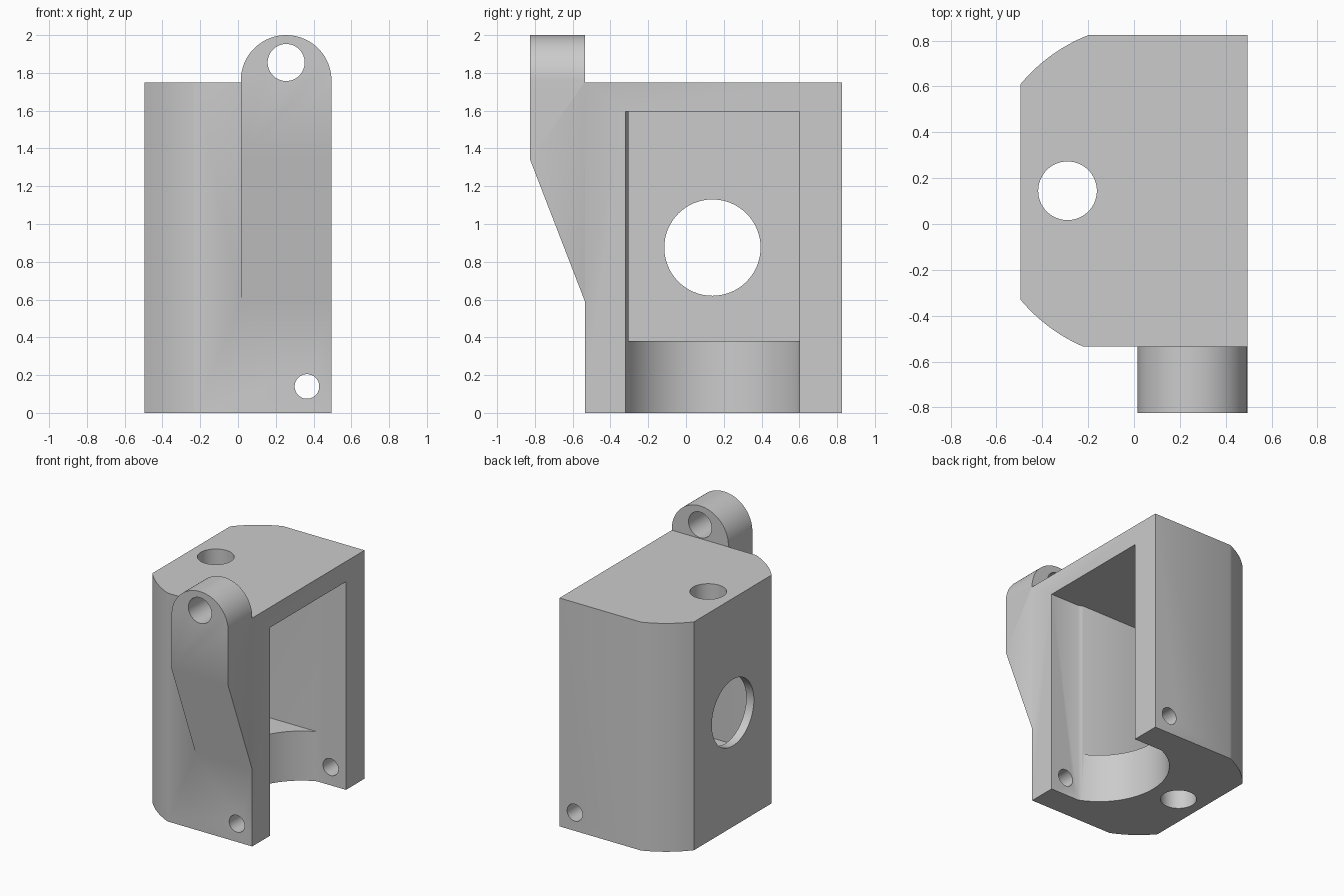
import bpy, bmesh, math
from mathutils import Vector

cube = bpy.data.objects.get("Cube")
if cube:
    bpy.data.objects.remove(cube, do_unlink=True)

gray = bpy.data.materials.new("plain_gray")
gray.use_nodes = True
gray.diffuse_color = (0.6, 0.6, 0.6, 1)
gray.node_tree.nodes["Principled BSDF"].inputs["Base Color"].default_value = (0.6, 0.6, 0.6, 1)

SIDE, FRONT, BACK, TOP = 0.495, -0.535, 0.825, 1.75
MID_Y = 0.14


def arc(cx, cy, r, start, end, n):
    """Points on a circle between two angles in radians."""
    return [(cx + r * math.cos(start + (end - start) * i / n),
             cy + r * math.sin(start + (end - start) * i / n)) for i in range(n + 1)]


def prism(name, outline, axis, low, high):
    """Extrude a 2D outline along x, y or z; the outline uses the other two axes in order."""
    def place(a, b, t):
        return {"x": (t, a, b), "y": (a, t, b), "z": (a, b, t)}[axis]
    bm = bmesh.new()
    face = bm.faces.new([bm.verts.new(place(a, b, low)) for a, b in outline])
    step = Vector(place(0, 0, high - low))
    result = bmesh.ops.extrude_face_region(bm, geom=[face])
    bmesh.ops.translate(bm, vec=step, verts=[v for v in result["geom"] if isinstance(v, bmesh.types.BMVert)])
    bmesh.ops.recalc_face_normals(bm, faces=bm.faces)
    mesh = bpy.data.meshes.new(name)
    bm.to_mesh(mesh)
    bm.free()
    mesh.materials.append(gray)
    obj = bpy.data.objects.new(name, mesh)
    bpy.context.collection.objects.link(obj)
    return obj


def hole(name, a, b, r, axis, low, high):
    return prism(name, arc(a, b, r, 0, math.tau, 64)[:-1], axis, low, high)


def combine(target, tool, operation="DIFFERENCE"):
    """Apply a boolean and discard the tool."""
    tool.hide_render = True
    mod = target.modifiers.new("combine", "BOOLEAN")
    mod.operation, mod.solver, mod.object = operation, "EXACT", tool
    bpy.ops.object.select_all(action="DESELECT")
    bpy.context.view_layer.objects.active = target
    target.select_set(True)
    bpy.ops.object.modifier_apply(modifier=mod.name)
    bpy.data.objects.remove(tool, do_unlink=True)


# Housing block with rounded rear corners
corner_x, corner_r = 0.07, 0.735
y_high, y_low = BACK - MID_Y, MID_Y - FRONT
flat = math.acos((SIDE + corner_x) / corner_r)
outline = [(SIDE, FRONT), (SIDE, BACK)]
outline += arc(corner_x, MID_Y, corner_r, math.pi - math.asin(y_high / corner_r), math.pi - flat, 16)
outline += arc(corner_x, MID_Y, corner_r, math.pi + flat, math.pi + math.asin(y_low / corner_r), 16)
housing = prism("housing", outline, "z", 0, TOP)

# Round-backed slot open to the side and bottom
half, start_x, bore_x = 0.46, 0.25, 0.44
bore_r = math.hypot(half, bore_x - start_x)
spread = math.asin(half / bore_r)
slot = [(1, MID_Y - half), (1, MID_Y + half)]
slot += arc(bore_x, MID_Y, bore_r, math.pi - spread, math.pi + spread, 48)
combine(housing, prism("slot_cutter", slot, "z", -0.1, 1.595))

# Chamber above the floor
chamber = [(-0.43, -0.305), (0.3, -0.305), (0.3, MID_Y + half), (-0.43, MID_Y + half)]
combine(housing, prism("chamber_cutter", chamber, "z", 0.38, 1.595))

# Mounting lug: arched plate with a sloping lower front
lug_x, lug_r = 0.255, 0.24
arch = arc(lug_x, 2 - lug_r, lug_r, 0, math.pi, 40)
lug = prism("lug", [(lug_x - lug_r, 0.4), (SIDE, 0.4)] + arch, "y", -0.825, FRONT)
slope = [(-0.825, 1.34), (FRONT, 0.59), (FRONT + 0.1, 0.33), (-1, 0.33), (-1, 1.34)]
combine(lug, prism("slope_cutter", slope, "x", -0.5, 1))
combine(housing, lug, "UNION")

# Round holes: lug eye, side window, vertical pin, cross pin
combine(housing, hole("eye_cutter", lug_x, 1.855, 0.098, "y", -1, -0.45))
combine(housing, hole("window_cutter", MID_Y, 0.875, 0.255, "x", -0.6, -0.3))
combine(housing, hole("vertical_pin_cutter", -0.29, 0.145, 0.128, "z", -0.1, 2))
combine(housing, hole("cross_pin_cutter", 0.365, 0.14, 0.065, "y", -1, 1))

bpy.ops.object.shade_smooth_by_angle(angle=math.radians(30))
